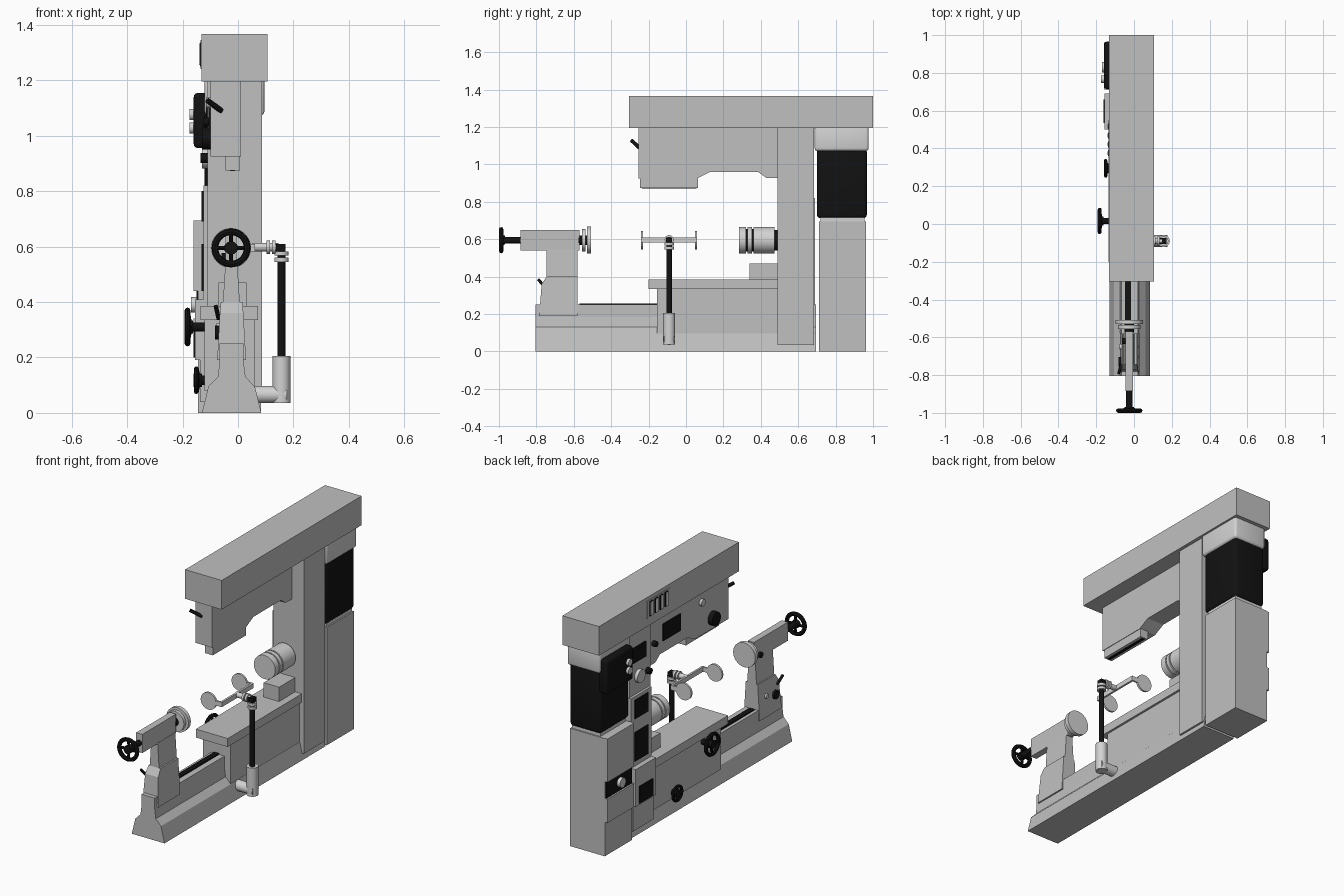
import bpy, bmesh, math
from mathutils import Vector, Matrix

if "Cube" in bpy.data.objects:
    bpy.data.objects.remove(bpy.data.objects["Cube"])


def material(name, c):
    m = bpy.data.materials.new(name)
    m.diffuse_color = (c, c, c, 1)
    m.use_nodes = True
    m.node_tree.nodes["Principled BSDF"].inputs["Base Color"].default_value = m.diffuse_color
    return m


GREY = material("painted grey", 0.53)
METAL = material("bare metal", 0.65)
BLACK = material("black", 0.006)
WHITE = material("pale grey", 0.8)


def finish(name, bm, mat, smooth=False):
    bmesh.ops.recalc_face_normals(bm, faces=bm.faces)
    me = bpy.data.meshes.new(name)
    bm.to_mesh(me)
    bm.free()
    me.materials.append(mat)
    ob = bpy.data.objects.new(name, me)
    bpy.context.collection.objects.link(ob)
    if smooth:
        bpy.ops.object.select_all(action='DESELECT')
        ob.select_set(True)
        bpy.context.view_layer.objects.active = ob
        bpy.ops.object.shade_smooth_by_angle(angle=math.radians(35))
    return ob


def box(name, x, y, z, mat=GREY, bevel=0.0, taper=1.0):
    """Box from (min, max) ranges; taper scales the top in x."""
    bm = bmesh.new()
    bmesh.ops.create_cube(bm, size=1)
    cx = (x[0] + x[1]) / 2
    for v in bm.verts:
        t = taper if v.co.z > 0 else 1
        v.co = (cx + v.co.x * (x[1] - x[0]) * t,
                (y[0] + y[1]) / 2 + v.co.y * (y[1] - y[0]),
                (z[0] + z[1]) / 2 + v.co.z * (z[1] - z[0]))
    if bevel:
        bmesh.ops.bevel(bm, geom=bm.edges[:], offset=bevel, segments=3, profile=0.5, affect='EDGES')
    return finish(name, bm, mat, bool(bevel))


def prism(name, pts, axis, a, b, mat=GREY):
    """Extrude a 2D profile along x (pts = y,z) or y (pts = x,z)."""
    bm = bmesh.new()
    put = (lambda p: (a, p[0], p[1])) if axis == 'x' else (lambda p: (p[0], a, p[1]))
    f = bm.faces.new([bm.verts.new(put(p)) for p in pts])
    r = bmesh.ops.extrude_face_region(bm, geom=[f])
    d = Vector((b - a, 0, 0)) if axis == 'x' else Vector((0, b - a, 0))
    for v in r['geom']:
        if isinstance(v, bmesh.types.BMVert):
            v.co += d
    return finish(name, bm, mat)


def add_rod(bm, p, q, r, seg=32):
    p, q = Vector(p), Vector(q)
    rot = (q - p).to_track_quat('Z', 'Y').to_matrix().to_4x4()
    bmesh.ops.create_cone(bm, cap_ends=True, segments=seg, radius1=r, radius2=r, depth=(q - p).length,
                          matrix=Matrix.Translation((p + q) / 2) @ rot)


def rod(name, p, q, r, mat=METAL, seg=32):
    bm = bmesh.new()
    add_rod(bm, p, q, r, seg)
    return finish(name, bm, mat, True)


def wheel(name, rim, hub, r, tube=0.011):
    """Handwheel: torus rim, four spokes and a hub shaft."""
    rim, hub = Vector(rim), Vector(hub)
    bm = bmesh.new()
    rot = (hub - rim).to_track_quat('Z', 'Y').to_matrix()
    rings = []
    for i in range(36):
        a = math.tau * i / 36
        rings.append([bm.verts.new(rim + rot @ Vector((
            math.cos(a) * (r - tube + tube * math.cos(b)),
            math.sin(a) * (r - tube + tube * math.cos(b)), tube * math.sin(b))))
            for b in [math.tau * j / 8 for j in range(8)]])
    for i in range(36):
        for j in range(8):
            A, B, k = rings[i], rings[(i + 1) % 36], (j + 1) % 8
            bm.faces.new((A[j], B[j], B[k], A[k]))
    d = (hub - rim).normalized()
    for i in range(4):
        a = math.tau * i / 4
        tip = rim + rot @ Vector((math.cos(a), math.sin(a), 0)) * (r - tube)
        add_rod(bm, rim + d * 0.01, tip, 0.008, 10)
    add_rod(bm, rim - d * 0.01, rim + d * 0.02, 0.024, 24)
    add_rod(bm, rim, hub, 0.017, 24)
    return finish(name, bm, BLACK, True)


def knob(name, x, y, z, r, mat=BLACK, depth=0.025):
    return rod(name, (x + 0.01, y, z), (x - depth, y, z), r, mat, 24)


AX, AZ = -0.025, 0.595      # spindle axis

# Bed, column and gap block
half = [(0.107, 0), (0.084, 0.095), (0.05, 0.13), (0.043, 0.185), (0.043, 0.25)]
prism("bed", [(-0.023 + x, z) for x, z in half] + [(-0.023 - x, z) for x, z in reversed(half)], 'y', -0.805, 0.695)
box("bed_rack", (-0.047, -0.015), (-0.57, -0.155), (0.25, 0.257), BLACK)
box("column", (-0.11, 0.087), (0.49, 0.685), (0.035, 1.195))
box("gap_block", (-0.12, 0.06), (-0.155, 0.49), (0.08, 0.335))
box("gap_block_cap", (-0.135, 0.073), (-0.2, 0.49), (0.335, 0.385))
box("headstock_foot", (-0.07, 0.03), (0.34, 0.49), (0.385, 0.47))
wheel("feed_wheel_large", (-0.182, 0.016, 0.31), (-0.11, 0.016, 0.31), 0.07)
wheel("feed_wheel_small", (-0.15, 0.295, 0.118), (-0.08, 0.295, 0.118), 0.05, 0.009)

# Top beam, head and ram
box("top_beam", (-0.132, 0.107), (-0.305, 1.0), (1.195, 1.367))
prism("head", [(-0.255, 1.195), (-0.255, 0.925), (0.06, 0.925), (0.13, 0.96), (0.385, 0.96),
               (0.43, 0.928), (0.49, 0.928), (0.49, 1.195)], 'x', -0.1, 0.01)
box("ram", (-0.045, 0.007), (-0.245, 0.065), (0.875, 0.925))
box("ram_slot", (-0.028, -0.01), (-0.235, 0.055), (0.872, 0.878), BLACK)

# Gauges and controls on the left side
box("gauge_plate", (-0.135, -0.13), (0.34, 0.55), (1.24, 1.345))
for i in range(4):
    y = 0.375 + i * 0.047
    box(f"gauge_frame_{i}", (-0.138, -0.13), (y - 0.016, y + 0.016), (1.25, 1.337), BLACK)
    box(f"gauge_{i}", (-0.141, -0.13), (y - 0.01, y + 0.01), (1.255, 1.332), WHITE)
box("head_panel", (-0.106, -0.098), (0.2, 0.36), (1.03, 1.13), BLACK)
knob("head_dial", -0.1, -0.1, 0.99, 0.04, BLACK, 0.03)
knob("head_button", -0.1, 0.0, 1.12, 0.02, METAL, 0.015)
knob("head_knob_a", -0.1, 0.45, 1.05, 0.016)
knob("head_knob_b", -0.11, 0.52, 0.92, 0.018)
knob("column_dial", -0.11, 0.6, 0.92, 0.038, METAL, 0.02)
rod("head_lever", (-0.06, -0.25, 1.09), (-0.11, -0.29, 1.127), 0.01, BLACK, 12)
box("column_cover", (-0.155, -0.1), (0.5, 0.69), (0.19, 0.41))
box("column_cover_low", (-0.137, -0.1), (0.5, 0.69), (0.04, 0.19))
box("column_cover_mid", (-0.125, -0.1), (0.5, 0.69), (0.41, 0.82))
for i, (x, z0, z1) in enumerate([(-0.11, 1.01, 1.1), (-0.125, 0.69, 0.8), (-0.125, 0.44, 0.61), (-0.155, 0.2, 0.3)]):
    box(f"column_panel_{i}", (x - 0.006, x + 0.002), (0.535, 0.66), (z0, z1), BLACK)

# Motor and cabinet
box("cabinet", (-0.144, 0.083), (0.71, 0.963), (0, 0.695))
box("cabinet_door_low", (-0.16, -0.14), (0.712, 0.96), (0.2, 0.34))
box("cabinet_door_high", (-0.16, -0.14), (0.712, 0.96), (0.44, 0.695))
box("cabinet_switch_panel", (-0.15, -0.14), (0.72, 0.955), (0.34, 0.44), BLACK)
knob("cabinet_switch", -0.15, 0.83, 0.39, 0.028, METAL, 0.02)
box("motor_neck", (-0.11, 0.075), (0.72, 0.955), (0.69, 0.72), METAL)
box("motor", (-0.12, 0.085), (0.7, 0.967), (0.713, 1.085), BLACK, 0.018)
box("motor_cap", (-0.12, 0.095), (0.688, 0.977), (1.072, 1.21), METAL, 0.015)
box("terminal_box", (-0.16, -0.1), (0.715, 0.965), (0.955, 1.155), BLACK, 0.016)
knob("terminal_gland_high", -0.16, 0.767, 1.077, 0.02, METAL, 0.015)
knob("terminal_gland_low", -0.16, 0.767, 1.028, 0.02, METAL, 0.015)

# Chuck and live centre, as coaxial discs
for name, y0, y1, r, m in [
        ("chuck_back", 0.47, 0.5, 0.055, BLACK), ("chuck_body", 0.36, 0.473, 0.07, METAL),
        ("chuck_core", 0.3, 0.37, 0.06, BLACK), ("chuck_ring", 0.328, 0.352, 0.07, METAL),
        ("chuck_face", 0.283, 0.321, 0.07, METAL),
        ("centre_shaft", -0.575, -0.52, 0.025, BLACK), ("centre_ring", -0.555, -0.536, 0.06, METAL),
        ("centre_disc", -0.53, -0.507, 0.072, METAL)]:
    rod(name, (AX, y0, AZ), (AX, y1, AZ), r, m, 40)

# Tailstock
box("tailstock_quill", (-0.045, -0.005), (-0.885, -0.57), (0.54, 0.65))
box("tailstock_post", (-0.055, 0.007), (-0.745, -0.58), (0.39, 0.545), GREY, 0, 0.68)
base = prism("tailstock_base", [(-0.785, 0.19), (-0.58, 0.19), (-0.58, 0.4), (-0.745, 0.4), (-0.772, 0.36)],
             'x', -0.075, 0.029)
for v in base.data.vertices:      # narrow towards the top
    v.co.x = -0.023 + (v.co.x + 0.023) * (1 - 0.25 * max(0, v.co.z - 0.25) / 0.15)
wheel("tailstock_wheel", (AX, -0.988, AZ), (AX, -0.88, AZ), 0.07, 0.012)
rod("tailstock_lever", (-0.07, -0.75, 0.34), (-0.08, -0.79, 0.385), 0.008, BLACK, 12)
knob("tailstock_clamp", -0.068, -0.73, 0.29, 0.025, BLACK, 0.015)
knob("tailstock_button", -0.068, -0.65, 0.31, 0.014, METAL, 0.01)
knob("quill_lock", -0.045, -0.62, 0.56, 0.016, BLACK, 0.015)

# Roller support arm on the right side
PX, PY = 0.157, -0.09
rod("arm_socket", (0.05, PY, 0.066), (PX + 0.02, PY, 0.066), 0.031)
rod("arm_sleeve", (PX, PY, 0.036), (PX, PY, 0.205), 0.032)
rod("arm_post", (PX, PY, 0.2), (PX, PY, 0.6), 0.015, BLACK)
box("arm_corner", (PX - 0.02, PX + 0.014), (PY - 0.016, PY + 0.016), (0.58, 0.61), BLACK)
for i, z in enumerate((0.545, 0.567)):
    rod(f"post_collar_{i}", (PX, PY, z), (PX, PY, z + 0.015), 0.025)
rod("arm_cross_rod", (0.05, PY, 0.598), (PX - 0.01, PY, 0.598), 0.015)
for i, x in enumerate((0.102, 0.122)):
    rod(f"cross_collar_{i}", (x, PY, 0.598), (x + 0.013, PY, 0.598), 0.024)
box("roller_bar", (0.05, 0.062), (-0.235, 0.053), (0.582, 0.61), METAL)
for side, y in (("front", -0.235), ("back", 0.053)):
    box(f"roller_arm_{side}", (AX, 0.062), (y - 0.005, y + 0.005), (0.582, 0.61), METAL)
    rod(f"roller_pad_{side}", (AX, y - 0.006, AZ), (AX, y + 0.006, AZ), 0.05)
